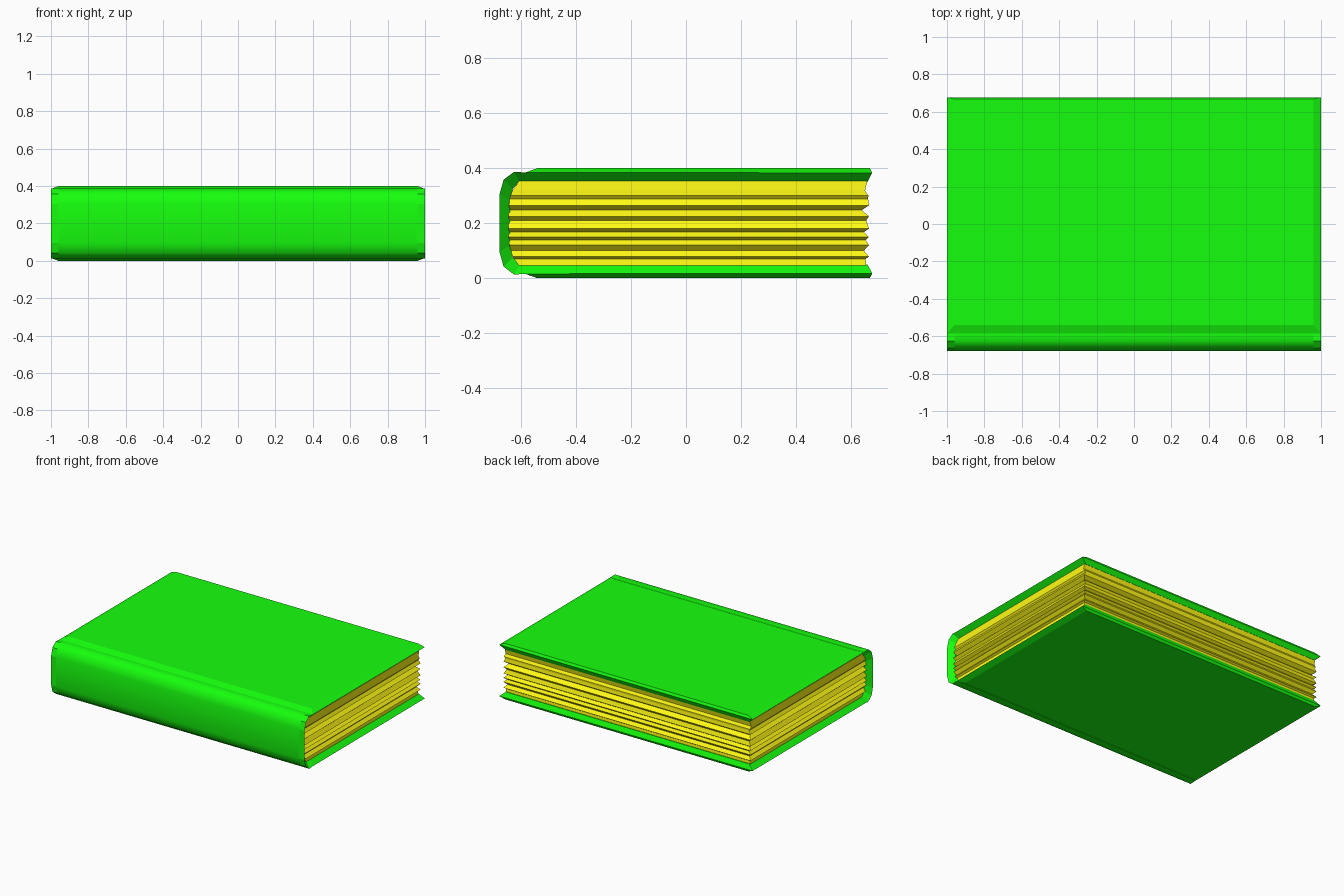
import bpy, bmesh, math

if "Cube" in bpy.data.objects:
    bpy.data.objects.remove(bpy.data.objects["Cube"])


def material(name, rgb):
    m = bpy.data.materials.new(name)
    m.diffuse_color = (*rgb, 1)
    m.use_nodes = True
    m.node_tree.nodes["Principled BSDF"].inputs["Base Color"].default_value = m.diffuse_color
    return m


def loft(name, rings, mat, caps):
    """Bridge equal-length closed rings of points into one mesh."""
    bm = bmesh.new()
    vs = [[bm.verts.new(p) for p in ring] for ring in rings]
    n = len(vs[0])
    for a, b in zip(vs, vs[1:]):
        for i in range(n):
            j = (i + 1) % n
            bm.faces.new((a[i], a[j], b[j], b[i]))
    if caps:
        bm.faces.new(vs[0])
        bm.faces.new(vs[-1])
    bmesh.ops.remove_doubles(bm, verts=bm.verts, dist=0.0005)
    bmesh.ops.dissolve_degenerate(bm, edges=bm.edges, dist=0.0005)
    bmesh.ops.recalc_face_normals(bm, faces=bm.faces)
    me = bpy.data.meshes.new(name)
    bm.to_mesh(me)
    bm.free()
    me.materials.append(mat)
    ob = bpy.data.objects.new(name, me)
    bpy.context.collection.objects.link(ob)
    return ob


green = material("cover_green", (0.008, 1.0, 0.004))
yellow = material("page_yellow", (1.0, 0.95, 0.007))

# Cover: upper half of the (y, z) section, mirrored about z = 0.2
tip = (0.677, 0.383)
hinge = (-0.585, 0.384)
spine_out = [hinge, (-0.625, 0.387), (-0.663, 0.358), (-0.678, 0.305)]
spine_in = [(-0.59, 0.353), (-0.605, 0.352), (-0.63, 0.325), (-0.64, 0.28)]


def section(x, outer, inner):
    full = lambda h: h + [(y, 0.4 - z) for y, z in reversed(h)]
    return [(x, y, z) for y, z in full(outer) + full(inner)[::-1]]


def middle(x):
    return section(x, [tip, (0.668, 0.4), (-0.54, 0.4)] + spine_out,
                   [tip, (0.66, 0.35), (-0.57, 0.35)] + spine_in)


def end(x):     # the whole cover tapers to an edge line
    edge = [tip, tip, hinge] + spine_out
    return section(x, edge, edge)


cover = loft("cover", [end(-1), middle(-0.96), middle(0.96), end(1)], green, caps=False)

# Page block: stacked rings (z, end inset, fore-edge inset) give the ridges
levels = [(.047, .01, .01), (.07, .014, .012), (.078, 0, 0), (.10, .02, .018),
          (.12, 0, 0), (.138, .018, .012), (.15, 0, 0), (.168, .02, .018),
          (.18, 0, 0), (.21, .018, .01), (.225, 0, 0), (.247, .024, .026),
          (.265, 0, 0), (.288, .014, .003), (.30, .004, .002),
          (.318, .005, .014), (.353, .009, .006)]
rings = []
for z, dx, dy in levels:
    x, y = 0.975 - dx, 0.665 - dy
    back = -0.645 + 0.04 * (abs(z - 0.2) / 0.155) ** 4   # rounded at the spine
    rings.append([(-x, back, z), (x, back, z), (x, y, z), (-x, y, z)])
pages = loft("pages", rings, yellow, caps=True)

# Smooth spine, crisp boards
bpy.ops.object.select_all(action='DESELECT')
cover.select_set(True)
bpy.context.view_layer.objects.active = cover
bpy.ops.object.shade_smooth_by_angle(angle=math.radians(50))
for p in cover.data.polygons:
    if p.center.y > -0.6 or abs(p.center.x) > 0.9:
        p.use_smooth = False
